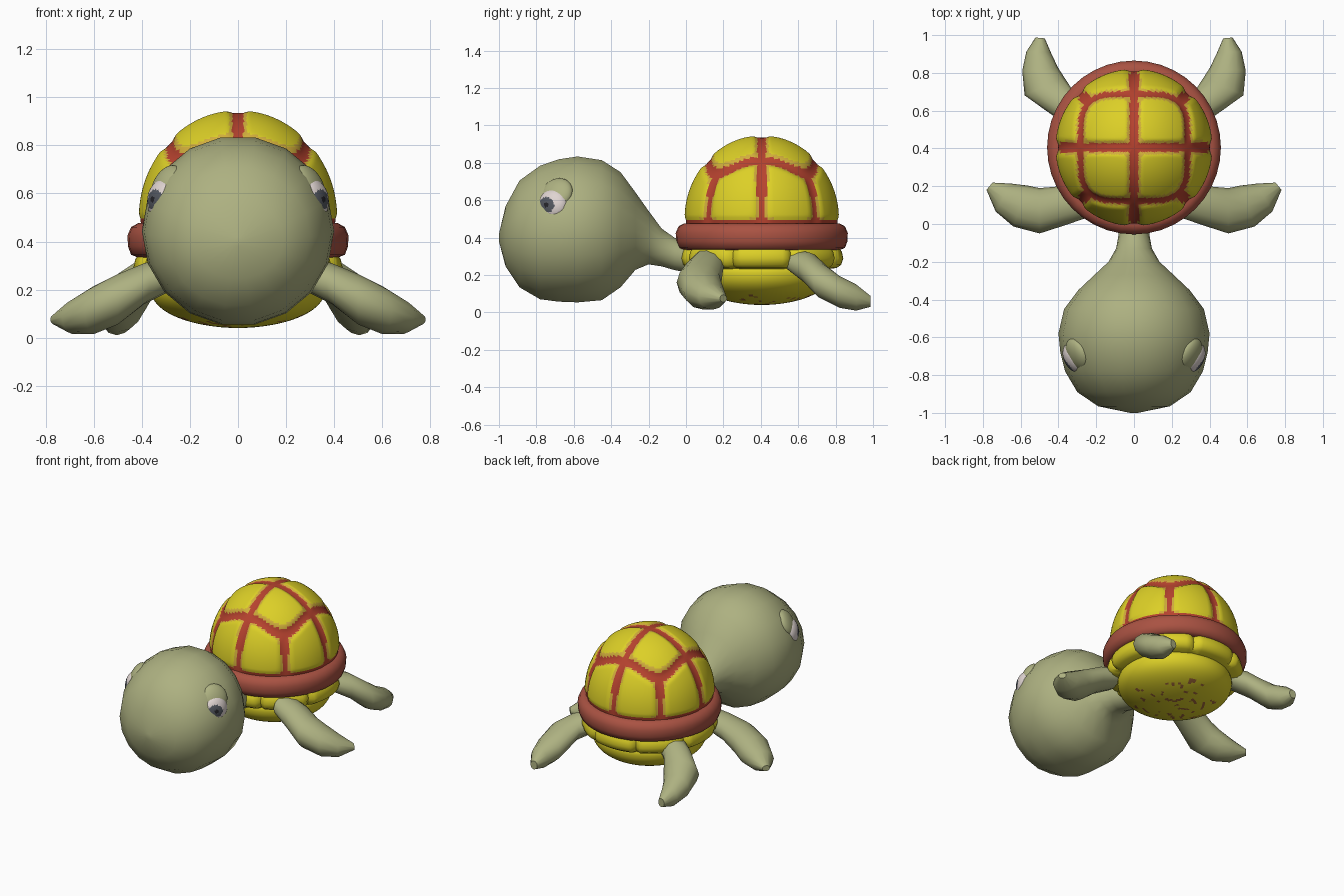
import bpy, bmesh, math
from mathutils import Vector, Matrix

if "Cube" in bpy.data.objects:
    bpy.data.objects.remove(bpy.data.objects["Cube"])

CY = 0.405  # shell centre along y


def mat(name, r, g, b):
    m = bpy.data.materials.new(name)
    m.diffuse_color = (r, g, b, 1)
    m.use_nodes = True
    m.node_tree.nodes["Principled BSDF"].inputs["Base Color"].default_value = m.diffuse_color
    return m


SKIN = mat("olive skin", 0.42, 0.44, 0.22)
RED = mat("shell red", 0.47, 0.055, 0.028)
RIM = mat("rim red brown", 0.40, 0.085, 0.055)
YELLOW = mat("shell yellow", 0.72, 0.63, 0.02)
MUSTARD = mat("mustard edge", 0.64, 0.42, 0.045)
WHITE = mat("eye white", 0.74, 0.66, 0.64)
GREY = mat("iris grey", 0.09, 0.10, 0.12)
DARK = mat("pupil dark", 0.02, 0.02, 0.025)
SPOT = mat("belly spot brown", 0.36, 0.14, 0.04)


def finish(name, bm, mats, rule=None, angle=50):
    """Turn a bmesh into a smooth object, colouring faces by a rule."""
    bmesh.ops.recalc_face_normals(bm, faces=bm.faces)
    if rule:
        for f in bm.faces:
            f.material_index = rule(f.calc_center_median())
    me = bpy.data.meshes.new(name)
    bm.to_mesh(me)
    bm.free()
    for m in mats:
        me.materials.append(m)
    ob = bpy.data.objects.new(name, me)
    bpy.context.collection.objects.link(ob)
    bpy.ops.object.select_all(action='DESELECT')
    ob.select_set(True)
    bpy.context.view_layer.objects.active = ob
    bpy.ops.object.shade_smooth_by_angle(angle=math.radians(angle))
    return ob


def loft(sections, n):
    """Skin elliptical sections given as (centre, half-width vector, half-height vector)."""
    bm = bmesh.new()
    rings = []
    for c, u, v in sections:
        rings.append([bm.verts.new(Vector(c) + Vector(u) * math.cos(2 * math.pi * i / n)
                                   + Vector(v) * math.sin(2 * math.pi * i / n)) for i in range(n)])
    for a, b in zip(rings, rings[1:]):
        for i in range(n):
            bm.faces.new((a[i], a[(i + 1) % n], b[(i + 1) % n], b[i]))
    for r in (rings[0], rings[-1]):
        bm.faces.new(r)
    return bm


def lathe(profile, n, shape=None):
    """Spin (radius, z) points round the shell axis; shape may adjust each point."""
    bm = bmesh.new()
    rings = []
    for r, z in profile:
        ring = []
        for i in range(n):
            a = 2 * math.pi * i / n
            p = Vector((r * math.cos(a), r * math.sin(a), z))
            if shape:
                p = shape(p, a)
            ring.append(bm.verts.new(p + Vector((0, CY, 0))))
        rings.append(ring)
    for a, b in zip(rings, rings[1:]):
        for i in range(n):
            bm.faces.new((a[i], a[(i + 1) % n], b[(i + 1) % n], b[i]))
    bmesh.ops.remove_doubles(bm, verts=bm.verts, dist=1e-5)
    return bm


# --- dome: scutes raised between red seams -------------------------------
def seam_distance(x, y, z):
    ax, ay = abs(x), abs(y)
    s = (ax ** 4 + ay ** 4) ** 0.25
    nz = max((z - 0.5) / 0.445, 0.4)
    ds = [ax, ay, abs(s - 0.285) / nz]
    if s > 0.285:
        ds += [abs(ax - ay) * 0.707, max(z - 0.465, 0)]
    return sum(max(d, 0.001) ** -4 for d in ds) ** -0.25


def dome_shape(p, a):
    t = min(max((seam_distance(*p) - 0.012) / 0.035, 0), 1)
    out = Vector((p.x, p.y, p.z - 0.5)).normalized()
    return p + out * 0.014 * t * t * (3 - 2 * t)


def dome_rule(c):
    d = seam_distance(c.x, c.y - CY, c.z)
    return 0 if d < 0.023 else (2 if d < 0.036 else 1)


prof = [(0.402, 0.43)]
for i in range(51):
    t = math.pi / 2 * i / 50
    prof.append((0.402 * math.cos(t), 0.495 + 0.44 * math.sin(t)))
finish("shell_dome", lathe(prof, 160, dome_shape), [RED, YELLOW, MUSTARD], dome_rule)

# --- rim round the shell --------------------------------------------------
finish("shell_rim", lathe([(0.36, 0.47), (0.415, 0.477), (0.445, 0.46), (0.46, 0.425), (0.458, 0.38),
                           (0.445, 0.345), (0.415, 0.333), (0.36, 0.34), (0.36, 0.47)], 40), [RIM])


# --- padded ring and belly plate under the shell ---------------------------
def pad_shape(p, a):
    g = abs((math.degrees(a) + 22.5 + 22.5) % 45 - 22.5)  # degrees from a pad joint
    k = 1 - 0.07 * max(0, 1 - g / 4)
    return Vector((p.x * k, p.y * k, p.z))


finish("underside_pads", lathe([(0.34, 0.36), (0.41, 0.355), (0.428, 0.325), (0.436, 0.29), (0.425, 0.255),
                                (0.40, 0.238), (0.34, 0.23)], 96, pad_shape), [YELLOW])


def belly_rule(c):
    x, y = c.x, c.y - CY
    noise = math.sin(31 * x + 4 * math.sin(19 * y)) * math.sin(27 * y + 1 + 3 * math.sin(23 * x))
    return 1 if c.z < 0.1 and noise > 0.72 else 0


belly = []
for i in range(31):
    t = math.pi / 2 * i / 30
    belly.append((0.365 * math.sin(t) ** 1.05, 0.215 - 0.175 * max(math.cos(t), 0) ** 0.85))
belly += [(0.36, 0.235), (0.32, 0.26)]
finish("belly_plate", lathe(belly, 72), [YELLOW, SPOT], belly_rule)

# --- head and neck: (y, bottom z, top z, half width) -----------------------
HEAD = [(-1.0, 0.38, 0.42, 0.02), (-0.965, 0.245, 0.57, 0.19), (-0.89, 0.13, 0.71, 0.30),
        (-0.78, 0.065, 0.79, 0.365), (-0.68, 0.052, 0.825, 0.39), (-0.58, 0.048, 0.84, 0.40),
        (-0.45, 0.06, 0.82, 0.37), (-0.35, 0.13, 0.755, 0.295), (-0.27, 0.225, 0.645, 0.21),
        (-0.20, 0.255, 0.545, 0.135), (-0.13, 0.245, 0.45, 0.095), (-0.06, 0.225, 0.40, 0.082),
        (0.08, 0.20, 0.36, 0.08)]
finish("head_and_neck", loft([((0, y, (lo + hi) / 2), (w, 0, 0), (0, 0, (hi - lo) / 2))
                              for y, lo, hi, w in HEAD], 18), [SKIN])


# --- eyes and eyelids -------------------------------------------------------
def ellipsoid(centre, normal, radius, depth):
    bm = bmesh.new()
    bmesh.ops.create_uvsphere(bm, u_segments=40, v_segments=28, radius=1)
    rot = Vector(normal).to_track_quat('Z', 'Y').to_matrix().to_4x4()
    bm.transform(Matrix.Translation(centre) @ rot @ Matrix.Diagonal((radius, radius, depth, 1)))
    return bm


for s, side in ((1, "right"), (-1, "left")):
    ec = Vector((s * 0.315, -0.71, 0.575))

    def eye_rule(c):
        if (c.x - ec.x) * s < 0:
            return 0
        r = math.hypot(c.y - ec.y + 0.036, c.z - ec.z)
        return 2 if r < 0.012 else (1 if r < 0.041 else 0)

    finish("eye_" + side, ellipsoid(ec, (s * 0.87, -0.45, 0.12), 0.085, 0.055), [WHITE, GREY, DARK], eye_rule)
    finish("eyelid_" + side, ellipsoid((s * 0.298, -0.69, 0.635), (s * 0.8, -0.4, 0.45), 0.09, 0.045), [SKIN])

    # --- flippers: (x, y, z, half width, half height, heading in degrees) ---
    FRONT = [(0.27, 0.12, 0.27, 0.09, 0.07, -10), (0.39, 0.095, 0.225, 0.105, 0.085, -12),
             (0.50, 0.07, 0.16, 0.12, 0.105, 0), (0.60, 0.095, 0.115, 0.115, 0.10, 20),
             (0.69, 0.14, 0.085, 0.085, 0.07, 30), (0.765, 0.20, 0.075, 0.025, 0.02, 40)]
    REAR = [(0.28, 0.58, 0.28, 0.09, 0.06, 40), (0.40, 0.66, 0.235, 0.09, 0.085, 50),
            (0.475, 0.73, 0.165, 0.115, 0.095, 65), (0.497, 0.82, 0.11, 0.095, 0.085, 85),
            (0.505, 0.91, 0.08, 0.065, 0.07, 92), (0.497, 0.985, 0.06, 0.025, 0.03, 95)]
    for name, rows in (("front_flipper_", FRONT), ("rear_flipper_", REAR)):
        secs = []
        for x, y, z, w, h, ang in rows:
            a = math.radians(ang)
            secs.append(((s * x, y, z), (-s * math.sin(a) * w, math.cos(a) * w, 0), (0, 0, h)))
        finish(name + side, loft(secs, 12), [SKIN])
